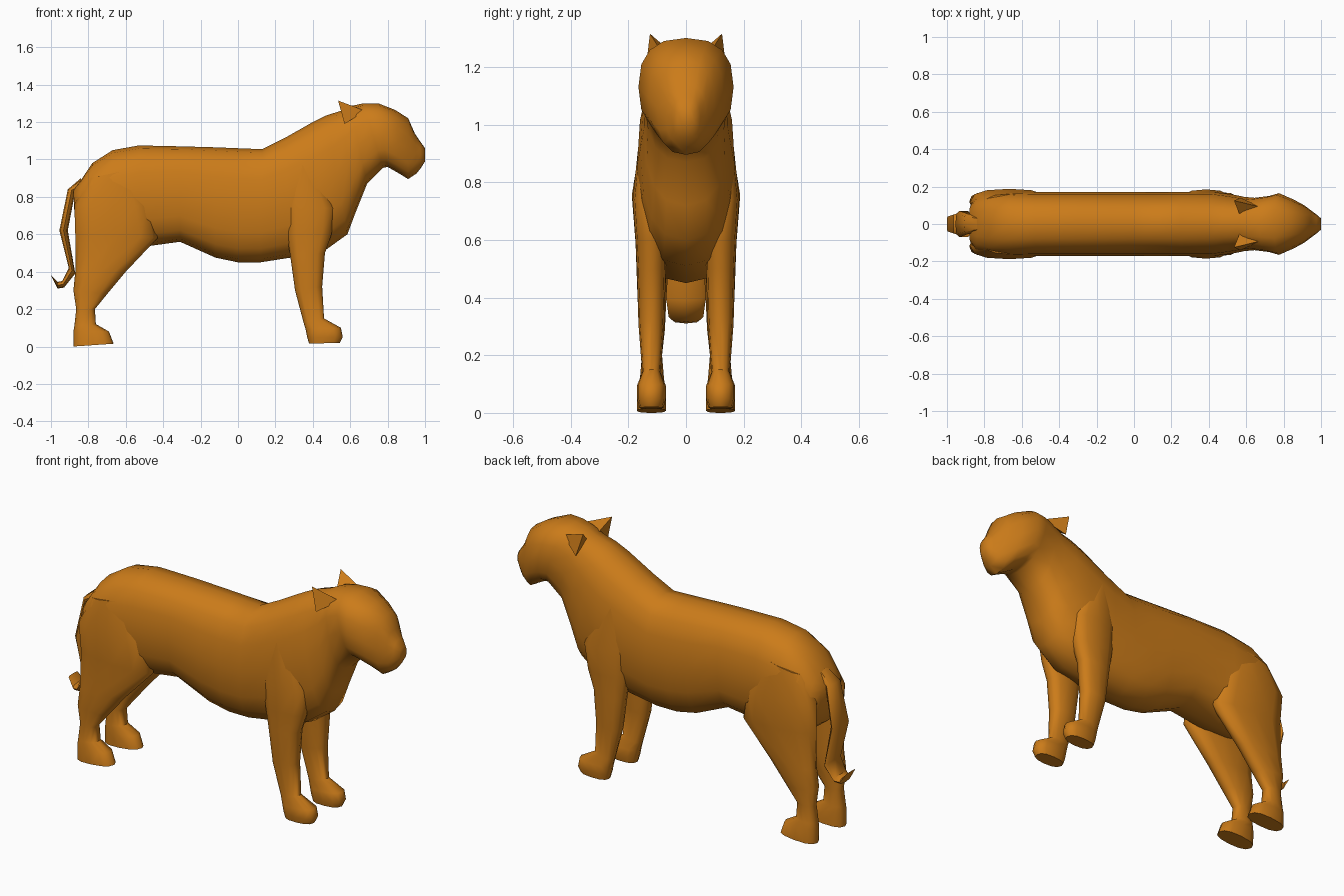
import bpy, bmesh, math

fur = bpy.data.materials.new("fur")
fur.diffuse_color = (0.6, 0.2, 0.01, 1)


def finish(name, bm, mirrored, angle):
    bmesh.ops.recalc_face_normals(bm, faces=bm.faces)
    mesh = bpy.data.meshes.new(name)
    bm.to_mesh(mesh)
    bm.free()
    ob = bpy.data.objects.new(name, mesh)
    bpy.context.collection.objects.link(ob)
    mesh.materials.append(fur)
    if mirrored:
        mod = ob.modifiers.new("mirror", 'MIRROR')
        mod.use_axis = (False, True, False)
        mod.use_mirror_merge = False
    bpy.ops.object.select_all(action='DESELECT')
    ob.select_set(True)
    bpy.context.view_layer.objects.active = ob
    bpy.ops.object.shade_smooth_by_angle(angle=math.radians(angle))
    return ob


def loft(name, rings, sides=12, power=0.8, mirrored=False):
    """Skin rounded rings; each ring is (x1, z1, x2, z2, y centre, half width)."""
    def rounded(v):
        return math.copysign(abs(v) ** power, v)
    bm = bmesh.new()
    loops = []
    for x1, z1, x2, z2, yc, hw in rings:
        loop = []
        for i in range(sides):
            a = 2 * math.pi * i / sides
            t, s = rounded(math.cos(a)), rounded(math.sin(a))
            loop.append(bm.verts.new(((x1 + x2) / 2 + t * (x1 - x2) / 2,
                                      yc + s * hw,
                                      (z1 + z2) / 2 + t * (z1 - z2) / 2)))
        loops.append(loop)
    for a, b in zip(loops, loops[1:]):
        for i in range(sides):
            j = (i + 1) % sides
            bm.faces.new((a[i], a[j], b[j], b[i]))
    bm.faces.new(loops[0])
    bm.faces.new(loops[-1])
    return finish(name, bm, mirrored, 50)


# Rump, trunk and chest, running up into the neck and head
torso = [
    (-.88, .84, -.875, .72, .09), (-.84, .89, -.86, .62, .14),
    (-.78, .98, -.78, .56, .165), (-.67, 1.05, -.67, .53, .175),
    (-.53, 1.075, -.53, .53, .17), (-.30, 1.07, -.31, .56, .17),
    (-.12, 1.065, -.12, .475, .17), (.0, 1.06, .0, .45, .17),
    (.13, 1.055, .12, .45, .17), (.25, 1.115, .28, .475, .17),
    (.40, 1.20, .46, .51, .17), (.47, 1.235, .585, .60, .158),
    (.55, 1.26, .63, .72, .145)]
head = [
    (.60, 1.285, .69, .87, .14), (.67, 1.30, .775, .955, .15),
    (.75, 1.30, .80, .96, .165), (.84, 1.265, .87, .92, .13),
    (.91, 1.22, .91, .895, .10), (.945, 1.14, .955, .925, .07),
    (.975, 1.095, .978, .955, .05), (1.0, 1.06, 1.0, .99, .03)]
loft("body_and_head", [(a, b, c, d, 0, w) for a, b, c, d, w in torso + head], sides=16)

# Hind legs with paws
loft("hind_legs", [
    (-.55, .95, -.80, .90, .10, .06), (-.46, .75, -.875, .76, .12, .068),
    (-.43, .58, -.87, .60, .115, .06), (-.60, .40, -.87, .40, .118, .05),
    (-.70, .28, -.88, .30, .118, .045), (-.765, .20, -.865, .20, .118, .035),
    (-.76, .12, -.875, .11, .118, .042), (-.69, .08, -.88, .08, .12, .05),
    (-.665, .015, -.88, .0, .12, .05)], mirrored=True)

# Front legs with shoulders and paws
loft("front_legs", [
    (.42, 1.0, .27, .95, .11, .05), (.52, .74, .25, .74, .12, .065),
    (.50, .60, .26, .60, .12, .055), (.465, .50, .28, .48, .12, .05),
    (.45, .32, .305, .30, .12, .045), (.46, .15, .35, .13, .12, .032),
    (.55, .10, .362, .09, .12, .05), (.56, .05, .37, .05, .12, .05),
    (.545, .02, .38, .015, .12, .042)], mirrored=True)

# Flat hanging tail with a curled tip
loft("tail", [
    (-.84, .90, -.84, .82, 0, .04), (-.91, .84, -.87, .83, 0, .055),
    (-.955, .62, -.91, .62, 0, .07), (-.905, .42, -.87, .39, 0, .07),
    (-.94, .35, -.93, .315, 0, .06), (-.965, .345, -.965, .31, 0, .05),
    (-1.0, .38, -.995, .37, 0, .04)], sides=8, mirrored=False)

# Pointed ears swept backwards
bm = bmesh.new()
pts = [(.535, .125, 1.315), (.565, .05, 1.25), (.68, .09, 1.26), (.57, .14, 1.19)]
bmesh.ops.convex_hull(bm, input=[bm.verts.new(p) for p in pts])
finish("ears", bm, True, 30)
